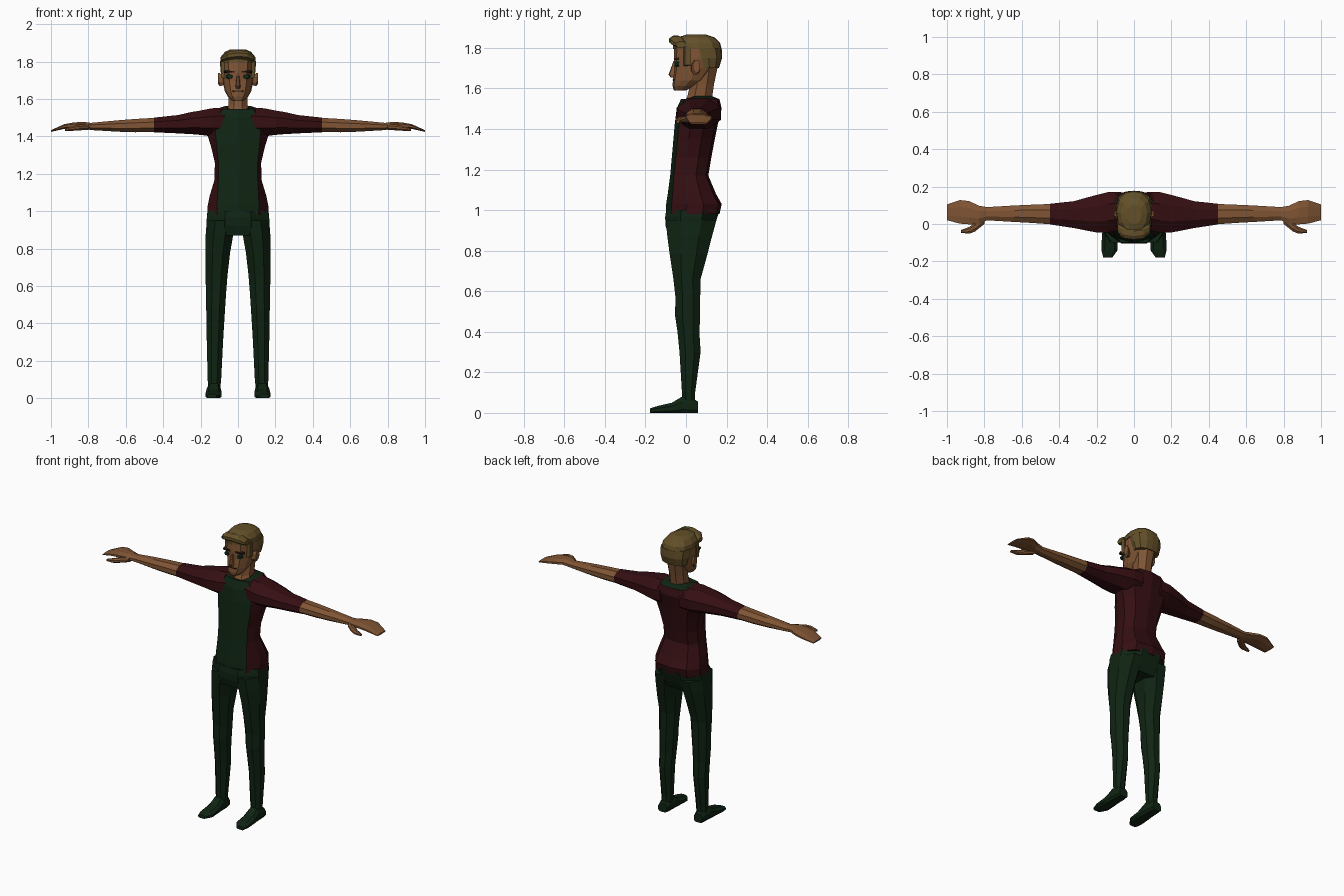
import bpy, bmesh, math


def material(name, r, g, b):
    m = bpy.data.materials.new(name)
    m.diffuse_color = (r, g, b, 1)
    return m


GREEN = material("dark green cloth", .005, .018, .0065)
MAROON = material("maroon cloth", .035, .0045, .006)
SKIN = material("skin", .215, .09, .034)
HAIR = material("hair", .125, .08, .022)
BROW = material("dark brown", .022, .012, .005)
EYE = material("eye green", .004, .025, .014)


def mirrored(half):
    """Close a right-hand half section (front to back) into a full loop."""
    return half + [(-x, y) for x, y in reversed(half) if x > 0]


# Unit cross-sections
K = 1 / math.cos(math.pi / 8)
OCT = [(K * math.cos((i + .5) * math.pi / 4), K * math.sin((i + .5) * math.pi / 4))
       for i in range(8)]
HEAD = mirrored([(0, -1), (.55, -.88), (.9, -.45), (1, .1), (.85, .65), (.45, .95), (0, 1)])
SLAB = [(-1, -.6), (-.7, -1), (.7, -1), (1, -.6), (1, .3), (.6, 1), (-.6, 1), (-1, .3)]
BOX = [(-1, -1), (1, -1), (1, 1), (-1, 1)]


def skin_rings(name, loops, mats, rule=None, side=1):
    """Bridge point loops into a capped flat-shaded surface."""
    bm = bmesh.new()
    rows = [[bm.verts.new((x * side, y, z)) for x, y, z in loop] for loop in loops]
    n = len(rows[0])
    for r in range(len(rows) - 1):
        for i in range(n):
            j = (i + 1) % n
            f = bm.faces.new((rows[r][i], rows[r][j], rows[r + 1][j], rows[r + 1][i]))
            f.material_index = rule(r, i) if rule else 0
    bm.faces.new(rows[0])
    bm.faces.new(rows[-1])
    bmesh.ops.recalc_face_normals(bm, faces=bm.faces)
    me = bpy.data.meshes.new(name)
    bm.to_mesh(me)
    bm.free()
    for m in mats:
        me.materials.append(m)
    ob = bpy.data.objects.new(name, me)
    bpy.context.collection.objects.link(ob)
    return ob


def loft(name, axis, rings, section, mat, side=1):
    """Rings are (position, a0, a1, b0, b1) across the given axis."""
    loops = []
    for t, a0, a1, b0, b1 in rings:
        loop = []
        for u, v in section:
            a = (a0 + a1) / 2 + u * (a1 - a0) / 2
            b = (b0 + b1) / 2 + v * (b1 - b0) / 2
            loop.append({'x': (t, a, b), 'y': (a, t, b), 'z': (a, b, t)}[axis])
        loops.append(loop)
    return skin_rings(name, loops, [mat], side=side)


def centred(rings):
    return [(z, -w, w, y0, y1) for z, w, y0, y1 in rings]


# Shirt: green front panel and collar, maroon sides and back
def shirt_loop(z, w, panel, y0, y1, dip=0):
    c, h = (y0 + y1) / 2, (y1 - y0) / 2
    half = [(0, -1), (panel / w, -.8), (1, -.25), (1, .35), (.68, .88), (0, 1)]
    return [(u * w, c + v * h, z - (dip if v < -.5 else 0)) for u, v in mirrored(half)]


shirt = [(.98, .165, .11, -.10, .165), (1.03, .162, .112, -.098, .176),
         (1.08, .152, .11, -.09, .148), (1.17, .125, .105, -.078, .11),
         (1.26, .124, .105, -.07, .125), (1.35, .145, .115, -.062, .142),
         (1.42, .168, .12, -.056, .156), (1.50, .165, .112, -.046, .176),
         (1.547, .115, .08, -.025, .165), (1.563, .065, .05, -.005, .125, .02)]
skin_rings("shirt", [shirt_loop(*r) for r in shirt], [MAROON, GREEN],
           lambda r, i: 1 if i in (0, 9) or r == 8 else 0)

# Hips of the trousers
loft("trouser_hips", 'z', centred([(.87, .15, -.085, .115), (.92, .168, -.10, .14),
     (.965, .167, -.103, .155), (1.0, .162, -.098, .166)]), OCT, GREEN)

for s, tag in ((1, "left"), (-1, "right")):
    # Trouser leg
    loft(tag + "_trouser_leg", 'z', [
        (.05, .095, .160, -.018, .045), (.10, .090, .162, -.02, .045),
        (.30, .080, .167, -.032, .072), (.40, .074, .168, -.042, .066),
        (.48, .069, .170, -.054, .070), (.57, .063, .172, -.052, .070),
        (.66, .056, .173, -.062, .072), (.78, .042, .175, -.08, .105),
        (.87, .026, .173, -.092, .128), (.95, .010, .167, -.10, .15)], OCT, GREEN, s)
    # Shoe
    loft(tag + "_shoe", 'y', [
        (.06, .100, .160, 0, .055), (.03, .093, .165, 0, .075),
        (-.02, .092, .167, 0, .08), (-.07, .088, .172, 0, .05),
        (-.14, .088, .174, 0, .034), (-.178, .115, .165, 0, .022)], SLAB, GREEN, s)
    # Sleeve, with the shoulder buried in the shirt
    loft(tag + "_sleeve", 'x', [
        (.07, -.03, .172, 1.40, 1.555), (.14, -.046, .17, 1.40, 1.55),
        (.20, -.045, .155, 1.408, 1.538), (.25, -.036, .142, 1.412, 1.53),
        (.32, -.022, .122, 1.416, 1.514), (.45, -.002, .108, 1.422, 1.50)], OCT, MAROON, s)
    # Bare forearm
    loft(tag + "_forearm", 'x', [
        (.45, -.001, .107, 1.423, 1.499), (.55, .006, .103, 1.422, 1.493),
        (.64, .011, .099, 1.425, 1.486), (.79, .02, .09, 1.434, 1.472)], OCT, SKIN, s)
    # Flat hand and thumb
    loft(tag + "_hand", 'x', [
        (.785, .02, .09, 1.434, 1.472), (.83, .0, .098, 1.442, 1.478),
        (.88, -.002, .122, 1.445, 1.474), (.93, .002, .128, 1.44, 1.465),
        (1.0, .02, .105, 1.424, 1.433)], OCT, SKIN, s)
    loft(tag + "_thumb", 'x', [
        (.80, .0, .05, 1.435, 1.465), (.85, -.04, .008, 1.432, 1.462),
        (.88, -.052, -.015, 1.43, 1.456), (.925, -.047, -.032, 1.43, 1.443)], OCT, SKIN, s)
    # Ear
    loft(tag + "_ear", 'x', [
        (.075, .025, .055, 1.675, 1.725), (.098, .028, .068, 1.668, 1.738),
        (.106, .035, .07, 1.68, 1.738)], OCT, SKIN, s)
    # Eye and eyebrow
    loft(tag + "_eye", 'y', [(-.057, .031, .060, 1.709, 1.731),
                             (-.035, .028, .063, 1.707, 1.733)], OCT, EYE, s)
    loft(tag + "_eyebrow", 'y', [(-.059, .020, .068, 1.742, 1.750),
                                 (-.035, .018, .074, 1.740, 1.752)], BOX, BROW, s)
    # Sideburn
    loft(tag + "_sideburn", 'x', [(.07, -.012, .022, 1.71, 1.81),
                                  (.092, -.006, .022, 1.715, 1.81)], BOX, HAIR, s)

# Neck
loft("neck", 'z', centred([(1.53, .06, -.008, .125), (1.565, .052, .008, .13),
     (1.62, .052, .02, .138), (1.70, .06, .02, .155)]), OCT, SKIN)

# Head with a tapering jaw
loft("head", 'z', centred([(1.59, .032, -.06, .0), (1.612, .054, -.066, .045),
     (1.64, .070, -.065, .095), (1.70, .084, -.058, .145), (1.75, .09, -.06, .163),
     (1.80, .09, -.058, .163), (1.84, .07, -.035, .14)]), HEAD, SKIN)

# Nose and mouth
loft("nose", 'z', [(1.735, -.008, .008, -.062, -.04), (1.668, -.016, .016, -.086, -.04),
                   (1.655, -.014, .014, -.076, -.04)], mirrored([(0, -1), (.6, -.8), (1, 1)]), SKIN)
loft("mouth", 'y', [(-.0665, -.026, .026, 1.639, 1.644),
                    (-.05, -.03, .03, 1.638, 1.645)], BOX, BROW)

# Hair: back, crown and front quiff
loft("hair_back", 'z', centred([(1.70, .084, .06, .162), (1.75, .094, .03, .178),
     (1.80, .096, .0, .176)]), HEAD, HAIR)
loft("hair_crown", 'z', centred([(1.795, .096, -.064, .176), (1.825, .092, -.062, .168),
     (1.852, .07, -.04, .14), (1.865, .04, .0, .10)]), HEAD, HAIR)
loft("hair_quiff", 'x', [(-.088, -.045, .0, 1.80, 1.825), (-.06, -.075, -.01, 1.808, 1.85),
     (0, -.083, -.02, 1.815, 1.86), (.05, -.078, -.01, 1.81, 1.856),
     (.086, -.05, .0, 1.80, 1.832)], OCT, HAIR)
